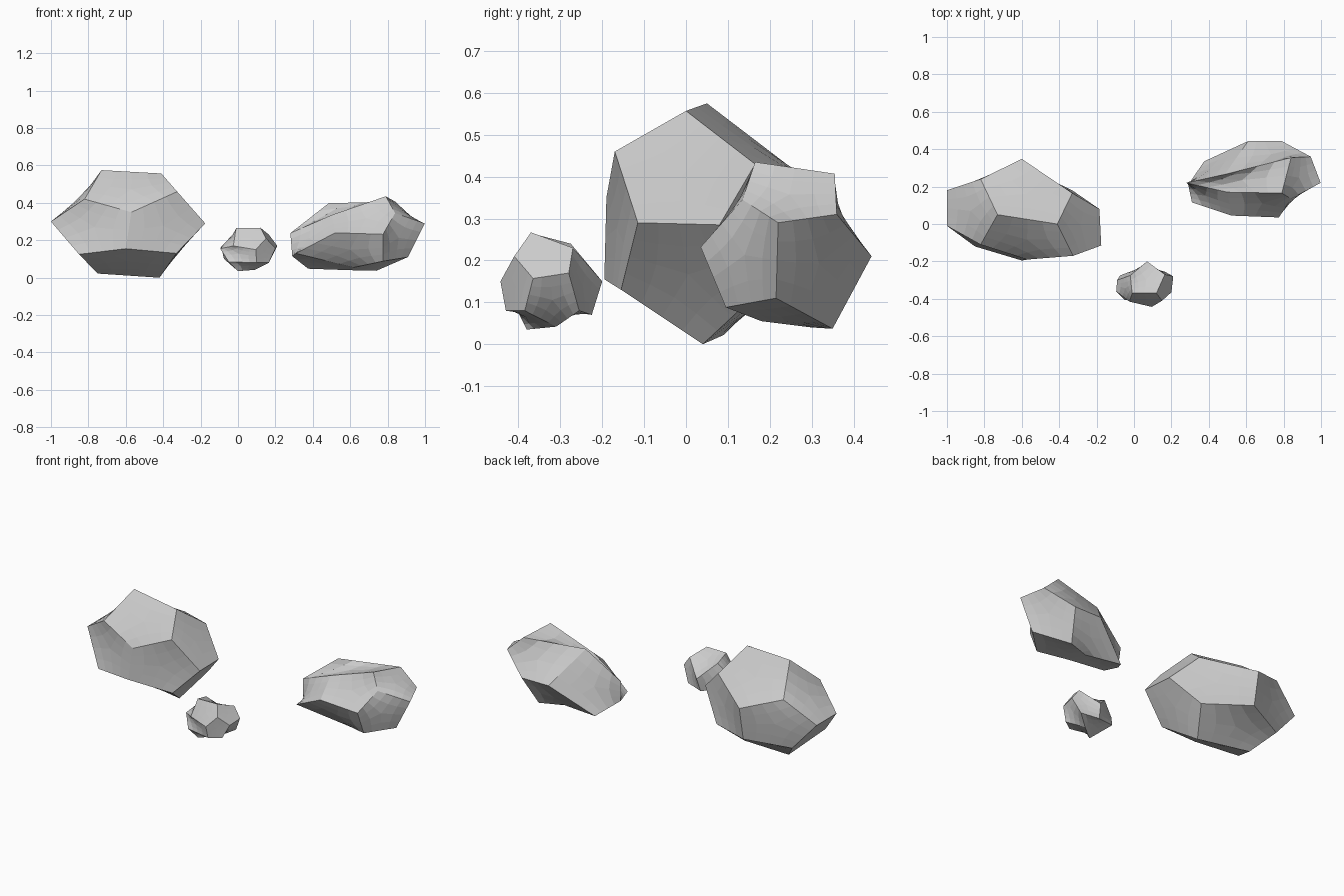
import bpy, bmesh, math
from mathutils import Vector

if "Cube" in bpy.data.objects:
    bpy.data.objects.remove(bpy.data.objects["Cube"])

P = (1 + 5 ** 0.5) / 2
Q = 1 / P

# Dodecahedron template: ridge pairs (top, bottom, front, back, left, right), then 8 corners
TEMPLATE = [(-Q, 0, P), (Q, 0, P), (-Q, 0, -P), (Q, 0, -P),
            (0, -P, Q), (0, -P, -Q), (0, P, Q), (0, P, -Q),
            (-P, -Q, 0), (-P, Q, 0), (P, -Q, 0), (P, Q, 0)]
TEMPLATE += [(x, y, z) for z in (1, -1) for x, y in ((-1, -1), (1, -1), (1, 1), (-1, 1))]
TEMPLATE = [Vector(t) for t in TEMPLATE]


def pentagons():
    """The 12 pentagon index loops of the template."""
    loops = []
    for a in (1, -1):
        for b in (P, -P):
            for n in (Vector((0, a, b)), Vector((b, 0, a)), Vector((a, b, 0))):
                n.normalize()
                near = sorted(range(20), key=lambda i: -TEMPLATE[i].dot(n))[:5]
                u = n.orthogonal().normalized()
                v = n.cross(u)
                near.sort(key=lambda i: math.atan2(TEMPLATE[i].dot(v), TEMPLATE[i].dot(u)))
                loops.append(near)
    return loops


def rock(name, points):
    """Chiselled boulder: creased pentagon faces, softly curved inside."""
    bm = bmesh.new()
    vs = [bm.verts.new(p) for p in points]
    for loop in pentagons():
        bm.faces.new([vs[i] for i in loop])
    bmesh.ops.recalc_face_normals(bm, faces=bm.faces[:])
    crease = bm.edges.layers.float.new("crease_edge")
    for e in bm.edges:
        e[crease] = 1.0
    me = bpy.data.meshes.new(name)
    bm.to_mesh(me)
    bm.free()
    ob = bpy.data.objects.new(name, me)
    bpy.context.collection.objects.link(ob)
    sub = ob.modifiers.new("facets", 'SUBSURF')
    sub.levels = sub.render_levels = 2


# Large boulder on the left
rock("large_rock", [
    (-.73, .05, .575), (-.41, .0, .557), (-.75, .09, .022), (-.42, .04, .0),
    (-.57, -.19, .35), (-.6, -.195, .155), (-.6, .348, .36), (-.6, .31, .16),
    (-1, -.01, .3), (-1, .18, .3), (-.175, -.115, .29), (-.185, .08, .285),
    (-.82, -.11, .42), (-.325, -.17, .46), (-.33, .165, .43), (-.82, .24, .43),
    (-.85, -.12, .125), (-.33, -.155, .13), (-.33, .18, .13), (-.85, .2, .13)])

# Small stone in front
rock("small_rock", [
    (-.01, -.37, .265), (.12, -.37, .267), (.0, -.38, .035), (.09, -.31, .042),
    (.095, -.443, .15), (.1, -.43, .08), (.07, -.2, .15), (.06, -.225, .07),
    (-.095, -.36, .155), (-.09, -.3, .165), (.2, -.365, .157), (.21, -.28, .17),
    (-.025, -.415, .17), (.15, -.41, .21), (.165, -.27, .23), (-.02, -.275, .24),
    (-.05, -.405, .085), (.165, -.385, .08), (.165, -.255, .08), (-.075, -.275, .1)])

# Long rock on the right: same template turned a quarter (x and y roles swapped)
rock("long_rock", [
    (.79, .165, .435), (.84, .355, .407), (.62, .18, .055), (.6, .3, .04),
    (.28, .22, .238), (.29, .21, .115), (.998, .22, .29), (.908, .215, .11),
    (.52, .045, .24), (.775, .035, .232), (.61, .443, .21), (.79, .443, .21),
    (.5, .17, .335), (.485, .265, .398), (.945, .36, .31), (.84, .135, .345),
    (.31, .115, .13), (.375, .335, .048), (.74, .35, .037), (.775, .095, .088)])
